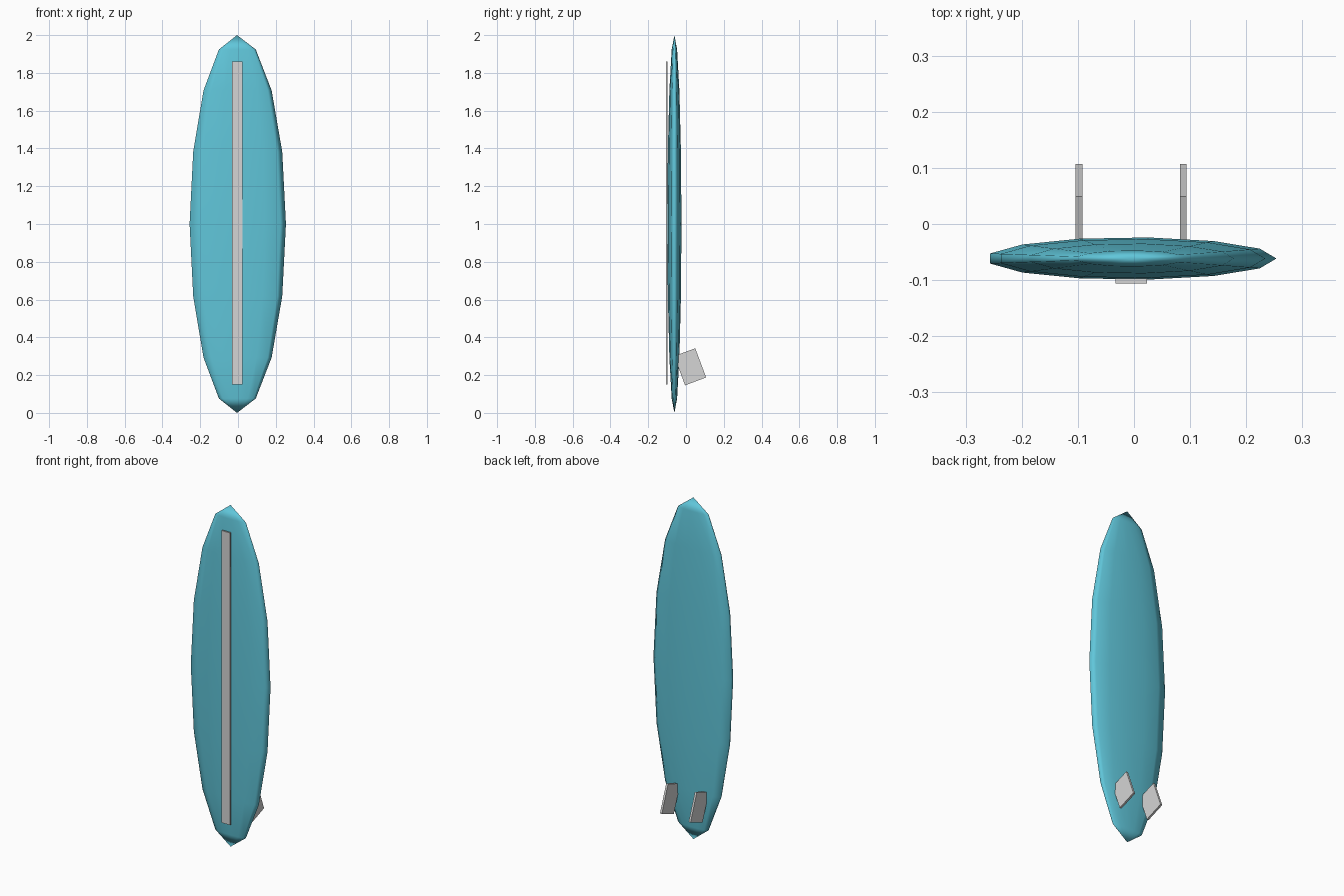
import bpy
import bmesh
from math import sin, cos, pi, tau, radians

cube = bpy.data.objects.get("Cube")
if cube:
    bpy.data.objects.remove(cube, do_unlink=True)


def make_material(name, rgb):
    mat = bpy.data.materials.new(name)
    mat.use_nodes = True
    color = (*rgb, 1.0)
    mat.diffuse_color = color
    mat.node_tree.nodes["Principled BSDF"].inputs["Base Color"].default_value = color
    return mat


def add_object(name, bm, mat, location):
    bmesh.ops.recalc_face_normals(bm, faces=bm.faces)
    mesh = bpy.data.meshes.new(name)
    bm.to_mesh(mesh)
    bm.free()
    mesh.materials.append(mat)
    obj = bpy.data.objects.new(name, mesh)
    obj.location = location
    bpy.context.collection.objects.link(obj)
    return obj


def add_box(name, size, location, mat, tilt=0.0):
    bm = bmesh.new()
    bmesh.ops.create_cube(bm, size=1.0)
    bmesh.ops.scale(bm, vec=size, verts=bm.verts)
    obj = add_object(name, bm, mat, location)
    obj.rotation_euler.x = radians(tilt)
    return obj


def add_ellipsoid(name, radii, location, mat, segments, rings):
    rx, ry, rz = radii
    bm = bmesh.new()
    top = bm.verts.new((0, 0, rz))
    bottom = bm.verts.new((0, 0, -rz))
    loops = []
    for r in range(1, rings):
        a = pi * r / rings
        loops.append([bm.verts.new((rx * sin(a) * cos(tau * s / segments),
                                    ry * sin(a) * sin(tau * s / segments),
                                    rz * cos(a))) for s in range(segments)])
    for s in range(segments):
        n = (s + 1) % segments
        bm.faces.new((top, loops[0][s], loops[0][n]))
        bm.faces.new((bottom, loops[-1][n], loops[-1][s]))
        for upper, lower in zip(loops, loops[1:]):
            bm.faces.new((upper[s], lower[s], lower[n], upper[n]))
    for f in bm.faces:
        f.smooth = True
    return add_object(name, bm, mat, location)


teal = make_material("board teal", (0.117, 0.565, 0.70))
grey = make_material("light grey", (0.66, 0.66, 0.66))

# Flattened low-poly board standing on its tail
add_ellipsoid("board", (0.2588, 0.0378, 1.0), (-0.005, -0.0615, 1.0), teal, 13, 8)

# Centre stripe along the deck
add_box("stringer", (0.056, 0.009, 1.71), (-0.005, -0.1015, 1.005), grey)

# Pair of tilted fins on the back
for side, x in (("right", -0.098), ("left", 0.088)):
    add_box(side + "_fin", (0.012, 0.119, 0.165), (x, 0.022, 0.244), grey, 20.5)
